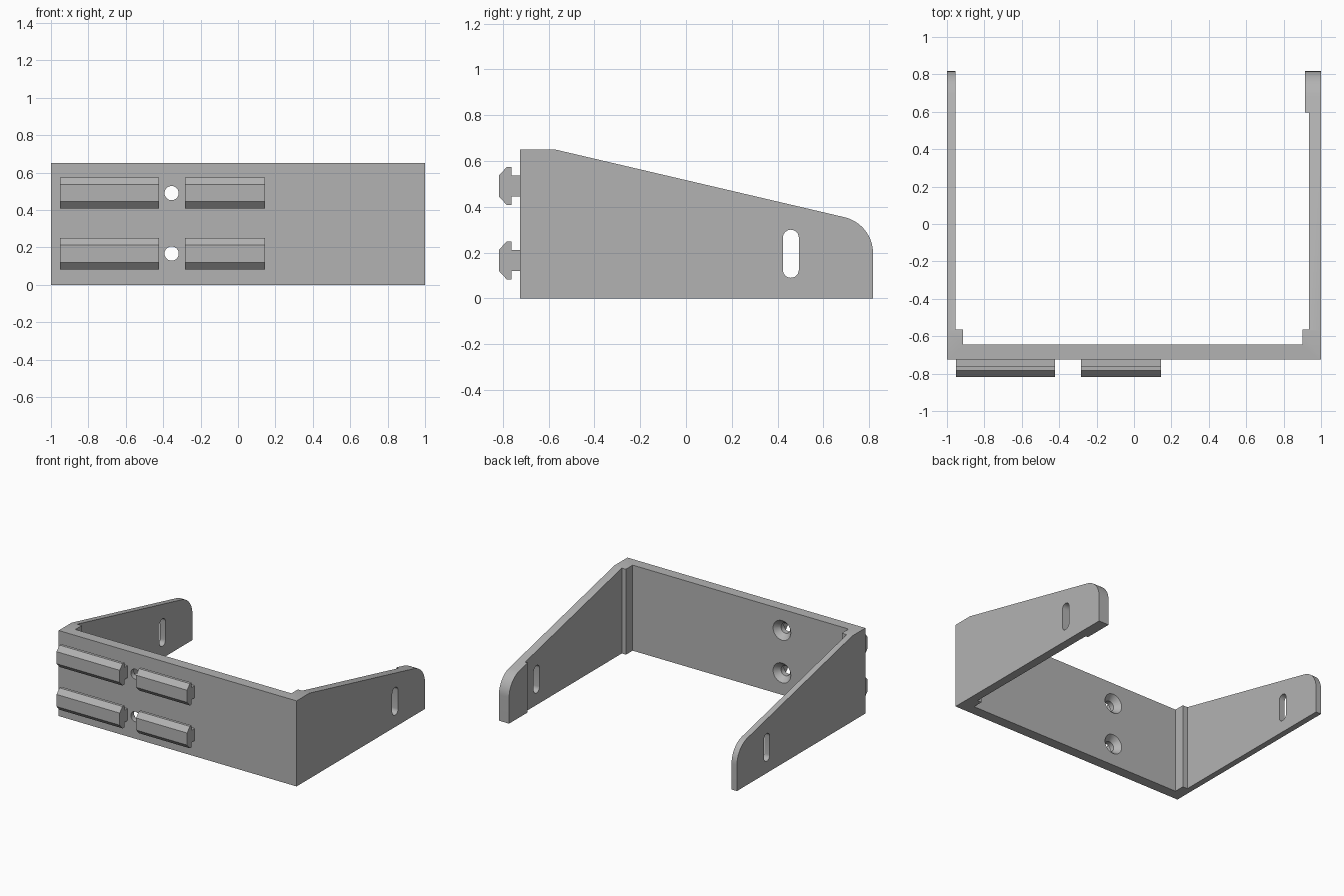
import bpy, bmesh, math
from mathutils import Vector

if "Cube" in bpy.data.objects:
    bpy.data.objects.remove(bpy.data.objects["Cube"])

grey = bpy.data.materials.new("matte grey")
grey.use_nodes = True
colour = (0.45, 0.45, 0.45, 1)
grey.diffuse_color = colour
grey.node_tree.nodes["Principled BSDF"].inputs["Base Color"].default_value = colour


def prism(name, points, offset):
    """Closed outline of 3D points, pushed along offset into a solid."""
    bm = bmesh.new()
    face = bm.faces.new([bm.verts.new(p) for p in points])
    ext = bmesh.ops.extrude_face_region(bm, geom=[face])
    moved = [g for g in ext["geom"] if isinstance(g, bmesh.types.BMVert)]
    bmesh.ops.translate(bm, verts=moved, vec=Vector(offset))
    bmesh.ops.recalc_face_normals(bm, faces=bm.faces)
    mesh = bpy.data.meshes.new(name)
    bm.to_mesh(mesh)
    bm.free()
    mesh.materials.append(grey)
    obj = bpy.data.objects.new(name, mesh)
    bpy.context.collection.objects.link(obj)
    return obj


def arc(cy, cz, r, start, end, steps):
    angles = [math.radians(start + (end - start) * i / steps) for i in range(steps + 1)]
    return [(cy + r * math.cos(a), cz + r * math.sin(a)) for a in angles]


def activate(obj):
    bpy.ops.object.select_all(action="DESELECT")
    obj.select_set(True)
    bpy.context.view_layer.objects.active = obj


def cut(target, tool, operation="DIFFERENCE"):
    mod = target.modifiers.new("cut", "BOOLEAN")
    mod.operation, mod.solver, mod.object = operation, "EXACT", tool
    activate(target)
    bpy.ops.object.modifier_apply(modifier=mod.name)
    bpy.data.objects.remove(tool)


# U-shaped frame: back plate, two arms, corner blocks and end pad
FRONT, INNER, BLOCK, BACK = -0.725, -0.645, -0.565, 0.817
outline = [(-1, FRONT), (1, FRONT), (1, BACK), (0.915, BACK), (0.915, 0.595),
           (0.935, 0.595), (0.935, BLOCK), (0.9, BLOCK), (0.9, INNER),
           (-0.915, INNER), (-0.915, BLOCK), (-0.955, BLOCK), (-0.955, BACK), (-1, BACK)]
frame = prism("bracket_frame", [(x, y, 0) for x, y in outline], (0, 0, 0.65))

# Sloping, rounded side silhouette
waste = [(-0.57, 0.65), (-0.57, 0.9), (1, 0.9), (1, 0.197)]
waste += arc(0.655, 0.197, 0.162, 0, 76.8, 14)
slope = prism("slope_cutter", [(-1.2, y, z) for y, z in waste], (2.4, 0, 0))
cut(frame, slope)

# Slots through both arms
slot = arc(0.458, 0.265, 0.035, 0, 180, 12) + arc(0.458, 0.125, 0.035, 180, 360, 12)
cut(frame, prism("slot_cutter", [(-1.2, y, z) for y, z in slot], (2.4, 0, 0)))

# Countersunk screw holes in the back plate
for z in (0.49, 0.167):
    hole = arc(-0.355, z, 0.038, 0, 345, 23)
    cut(frame, prism("hole_cutter", [(x, -0.8, h) for x, h in hole], (0, 0.3, 0)))
    bpy.ops.mesh.primitive_cone_add(vertices=24, radius1=0.038, radius2=0.082, depth=0.05,
                                    location=(-0.355, -0.662, z), rotation=(-math.pi / 2, 0, 0))
    sink = bpy.context.object
    sink.data.materials.append(grey)
    cut(frame, sink)

# Mushroom-section mounting rails on the front
half = [(-0.715, 0.046), (-0.762, 0.046), (-0.762, 0.083), (-0.783, 0.083), (-0.817, 0.046)]
section = half + [(y, -z) for y, z in reversed(half)]
rails = []
for level, z in (("upper", 0.491), ("lower", 0.166)):
    for side, x0, x1 in (("right", -0.953, -0.422), ("middle", -0.284, 0.144)):
        rails.append(prism(f"{level}_{side}_rail", [(x0, y, z + h) for y, h in section],
                           (x1 - x0, 0, 0)))

for obj in [frame] + rails:
    activate(obj)
    bpy.ops.object.shade_smooth_by_angle(angle=math.radians(25))
